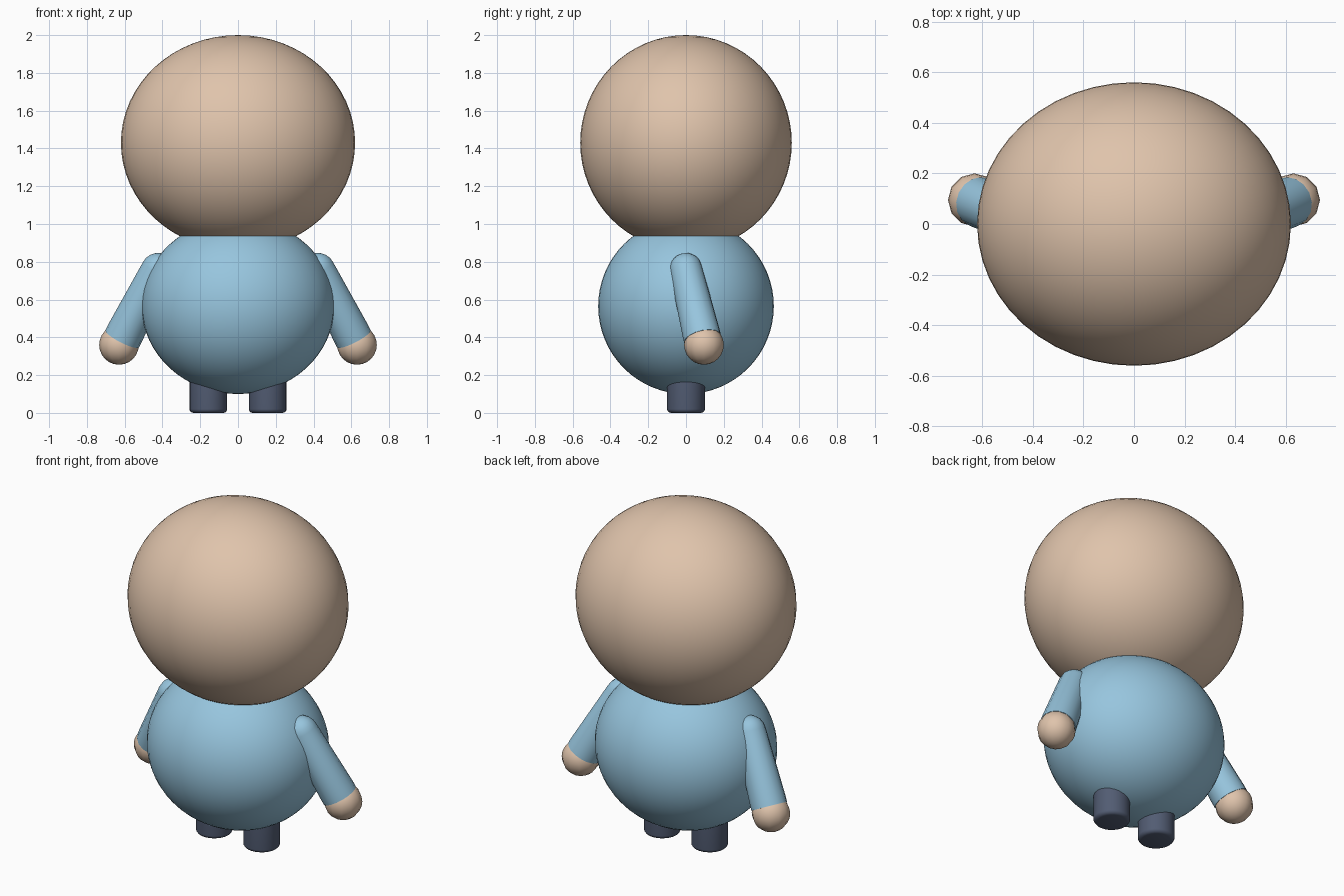
import bpy
import bmesh
import math
from mathutils import Vector

cube = bpy.data.objects.get("Cube")
if cube:
    bpy.data.objects.remove(cube, do_unlink=True)


def make_material(name, rgb):
    mat = bpy.data.materials.new(name)
    mat.use_nodes = True
    mat.diffuse_color = (*rgb, 1)
    bsdf = mat.node_tree.nodes["Principled BSDF"]
    bsdf.inputs["Base Color"].default_value = (*rgb, 1)
    bsdf.inputs["Roughness"].default_value = 0.7
    return mat


skin = make_material("skin", (0.74, 0.55, 0.41))
blue = make_material("light_blue", (0.31, 0.56, 0.73))
slate = make_material("slate", (0.084, 0.107, 0.17))


def finish(obj, name, mat, angle=60):
    obj.name = name
    obj.data.name = name
    obj.data.materials.append(mat)
    bpy.ops.object.select_all(action="DESELECT")
    obj.select_set(True)
    bpy.context.view_layer.objects.active = obj
    bpy.ops.object.shade_smooth_by_angle(angle=math.radians(angle))
    return obj


def ellipsoid(name, centre, radii, mat, segments=48, rings=32):
    bpy.ops.mesh.primitive_uv_sphere_add(
        segments=segments, ring_count=rings, radius=1, location=centre)
    obj = bpy.context.object
    obj.scale = radii
    bpy.ops.object.transform_apply(location=False, rotation=False, scale=True)
    return finish(obj, name, mat)


def revolved(name, profile, segments, mat, angle=60):
    """Spin a (radius, height) profile around local z."""
    bm = bmesh.new()
    verts = [bm.verts.new((r, 0, h)) for r, h in profile]
    edges = [bm.edges.new(pair) for pair in zip(verts, verts[1:])]
    bmesh.ops.spin(bm, geom=verts + edges, cent=(0, 0, 0), axis=(0, 0, 1),
                   angle=math.tau, steps=segments, use_duplicate=False)
    bmesh.ops.remove_doubles(bm, verts=bm.verts, dist=0.0001)
    bmesh.ops.recalc_face_normals(bm, faces=bm.faces)
    mesh = bpy.data.meshes.new(name)
    bm.to_mesh(mesh)
    bm.free()
    obj = bpy.data.objects.new(name, mesh)
    bpy.context.collection.objects.link(obj)
    return finish(obj, name, mat, angle)


# Head and body
ellipsoid("head", (0, 0, 1.43), (0.62, 0.56, 0.57), skin)
ellipsoid("body", (0, 0, 0.565), (0.51, 0.465, 0.465), blue)

# Sleeve profile: domed shoulder, slightly flared tube, closed cuff
shoulder_r, cuff_r = 0.087, 0.1
arc = [math.pi / 2 * i / 5 for i in range(6)]
for side, x in (("left", 1), ("right", -1)):
    shoulder = Vector((0.425 * x, 0, 0.76))
    hand = Vector((0.63 * x, 0.095, 0.36))
    axis = hand - shoulder
    cuff = axis.length - 0.037
    profile = [(shoulder_r * math.sin(a), -shoulder_r * math.cos(a)) for a in arc]
    profile += [(cuff_r, cuff - 0.04), (cuff_r, cuff), (0, cuff)]
    sleeve = revolved(side + "_sleeve", profile, 16, blue)
    sleeve.location = shoulder
    sleeve.rotation_euler = axis.to_track_quat("Z", "Y").to_euler()
    ellipsoid(side + "_hand", hand, (0.105,) * 3, skin, 12, 12)

    # Stubby leg with a rounded sole edge
    r, b = 0.1, 0.02
    rounded = [(r - b + b * math.sin(a), b - b * math.cos(a)) for a in arc[::2] + [arc[-1]]]
    leg = revolved(side + "_leg", [(0, 0)] + rounded + [(r, 0.22), (0, 0.22)],
                   24, slate, 40)
    leg.location = (0.157 * x, 0, 0)
